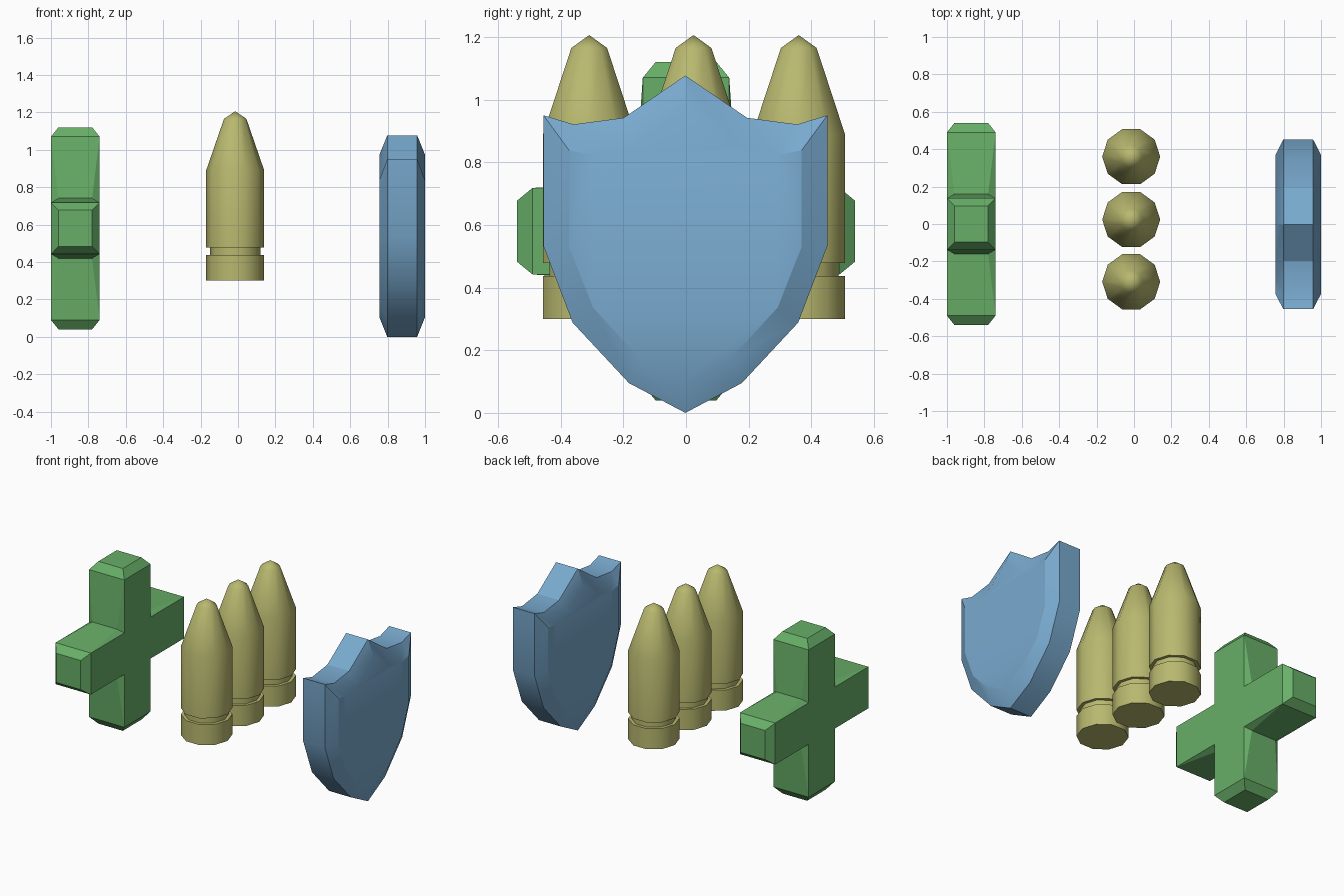
import bpy, bmesh, math

if "Cube" in bpy.data.objects:
    bpy.data.objects.remove(bpy.data.objects["Cube"])


def material(name, rgb):
    m = bpy.data.materials.new(name)
    m.diffuse_color = (*rgb, 1)
    m.use_nodes = True
    m.node_tree.nodes["Principled BSDF"].inputs["Base Color"].default_value = m.diffuse_color
    return m


GREEN = material("green", (0.14, 0.43, 0.14))
BRASS = material("brass", (0.48, 0.48, 0.16))
BLUE = material("blue", (0.19, 0.40, 0.62))


def finish(name, bm, mat, location, angle):
    bmesh.ops.remove_doubles(bm, verts=bm.verts, dist=0.0005)
    bmesh.ops.recalc_face_normals(bm, faces=bm.faces)
    mesh = bpy.data.meshes.new(name)
    bm.to_mesh(mesh)
    bm.free()
    mesh.materials.append(mat)
    ob = bpy.data.objects.new(name, mesh)
    ob.location = location
    bpy.context.collection.objects.link(ob)
    bpy.ops.object.select_all(action='DESELECT')
    ob.select_set(True)
    bpy.context.view_layer.objects.active = ob
    bpy.ops.object.shade_smooth_by_angle(angle=math.radians(angle))
    return ob


# Medical cross: four identical arms around the x axis, chamfered tips
def build_cross():
    bm = bmesh.new()
    hx, cx = 0.13, 0.09              # half depth, chamfered half depth
    w, tip_w, mid = 0.138, 0.097, 0.161
    for k in range(4):
        c, s = math.cos(k * math.pi / 2), math.sin(k * math.pi / 2)

        def face(*pts):
            bm.faces.new([bm.verts.new((x, u * c - v * s, u * s + v * c)) for x, u, v in pts])

        face((-cx, .54, -tip_w), (cx, .54, -tip_w), (cx, .54, tip_w), (-cx, .54, tip_w))
        for e in (-1, 1):
            # large flat sides and their tip chamfers
            face((e * hx, .49, -w), (e * hx, .49, w), (e * hx, w, w), (e * hx, w, -w))
            face((e * hx, .49, -w), (e * hx, .49, w), (e * cx, .54, tip_w), (e * cx, .54, -tip_w))
            # edge sides with their slightly raised inner corner
            face((-hx, .49, e * w), (hx, .49, e * w), (cx, mid, e * mid), (-cx, mid, e * mid))
            face((-hx, .49, e * w), (hx, .49, e * w), (cx, .54, e * tip_w), (-cx, .54, e * tip_w))
            for d in (-1, 1):
                face((d * hx, .49, e * w), (d * hx, w, e * w), (d * cx, mid, e * mid))
    # centre squares
    for e in (-1, 1):
        bm.faces.new([bm.verts.new((e * hx, y, z)) for y, z in ((-w, -w), (w, -w), (w, w), (-w, w))])
    finish("medical_cross", bm, GREEN, (-0.87, 0, 0.58), 30)


# Bullets: ten-sided turned profile
def build_bullet(i, y):
    profile = [(.155, .30), (.155, .437), (.134, .437), (.134, .478),
               (.155, .478), (.155, .89), (.06, 1.165)]
    n = 10
    bm = bmesh.new()
    rings = [[bm.verts.new((r * math.cos(2 * math.pi * k / n), r * math.sin(2 * math.pi * k / n), z))
              for k in range(n)] for r, z in profile]
    for a, b in zip(rings, rings[1:]):
        for k in range(n):
            bm.faces.new((a[k], a[(k + 1) % n], b[(k + 1) % n], b[k]))
    bm.faces.new(rings[0][::-1])
    tip = bm.verts.new((0, 0, 1.206))
    for k in range(n):
        bm.faces.new((rings[-1][k], rings[-1][(k + 1) % n], tip))
    finish(f"bullet_{i}", bm, BRASS, (-0.015, y, 0), 37)


# Shield: mirrored outline with a smaller raised face front and back
def build_shield():
    outer = [(0, 1.077), (.197, .942), (.357, .921), (.453, .95),
             (.453, .532), (.36, .288), (.18, .095), (0, 0)]
    inner = [(0, .973), (.165, .853), (.29, .823), (.371, .838),
             (.371, .53), (.295, .337), (.152, .18), (0, .105)]

    def loop(half, x):
        pts = half + [(-y, z) for y, z in half[-2:0:-1]]
        return [bm.verts.new((x, y, z)) for y, z in pts]

    bm = bmesh.new()
    loops = [loop(inner, -.122), loop(outer, -.08), loop(outer, .08), loop(inner, .122)]
    n = len(loops[0])
    for a, b in zip(loops, loops[1:]):
        for k in range(n):
            bm.faces.new((a[k], a[(k + 1) % n], b[(k + 1) % n], b[k]))
    bm.faces.new(loops[0][::-1])
    bm.faces.new(loops[-1])
    finish("shield", bm, BLUE, (0.878, -0.002, 0), 26)


build_cross()
for i, y in enumerate((-0.309, 0.024, 0.36), 1):
    build_bullet(i, y)
build_shield()
